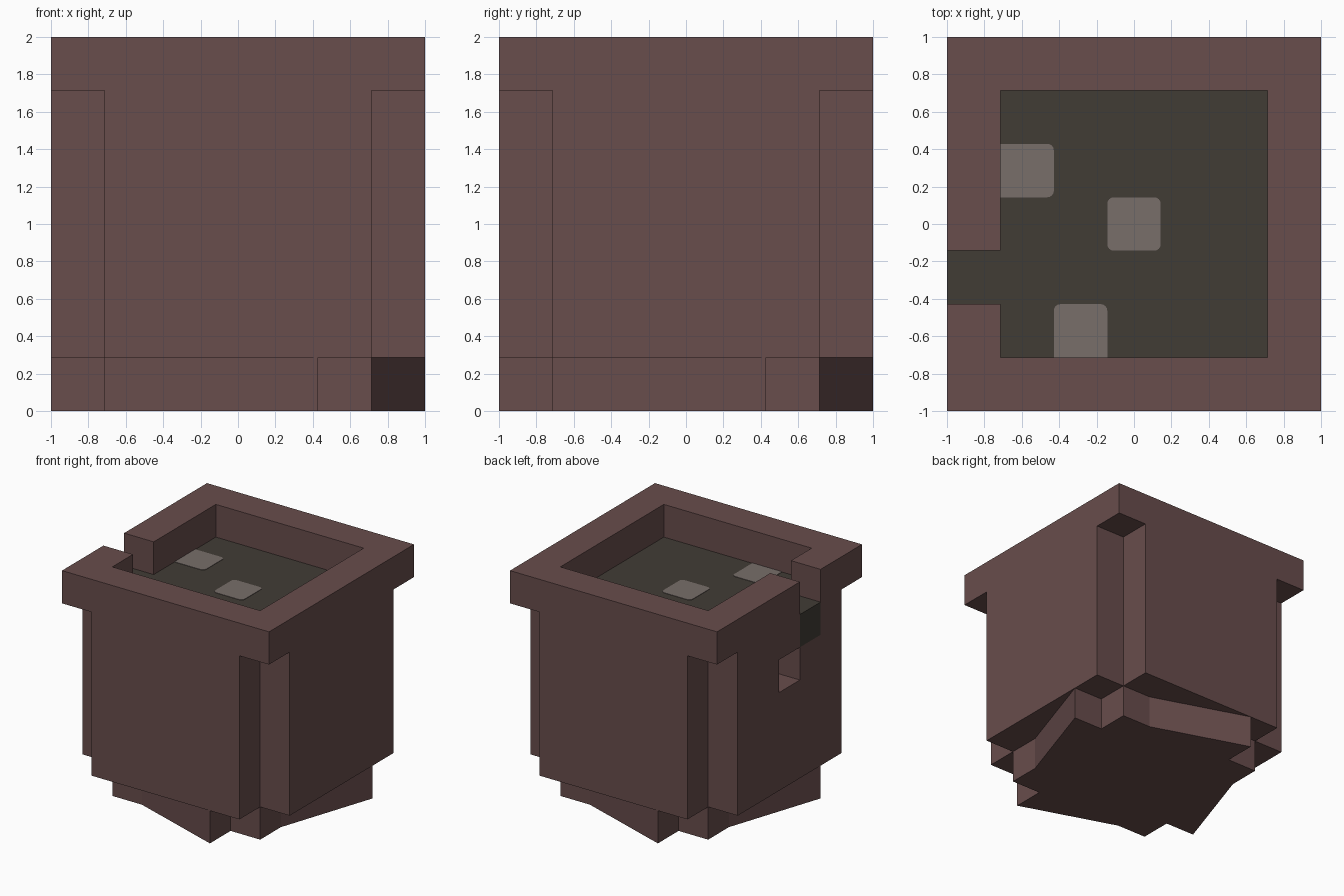
import bpy, bmesh, math
from mathutils import Vector

if "Cube" in bpy.data.objects:
    bpy.data.objects.remove(bpy.data.objects["Cube"])

U = 2 / 7  # one block of the 7 x 7 x 7 layout


def material(name, color):
    m = bpy.data.materials.new(name)
    m.use_nodes = True
    m.diffuse_color = (*color, 1)
    m.node_tree.nodes["Principled BSDF"].inputs["Base Color"].default_value = (*color, 1)
    return m


brown = material("brown clay", (0.138, 0.074, 0.072))
dark = material("dark liquid", (0.053, 0.045, 0.036))
grey = material("grey bubble", (0.188, 0.156, 0.144))


def prism(name, outline, low, high, axis, mat):
    """Extrude an outline in block units along an axis, from low to high."""
    def place(a, b, c):
        p = {"x": (c, a, b), "y": (a, c, b), "z": (a, b, c)}[axis]
        return Vector((p[0] - 3.5, p[1] - 3.5, p[2])) * U

    bm = bmesh.new()
    face = bm.faces.new([bm.verts.new(place(a, b, low)) for a, b in outline])
    new = bmesh.ops.extrude_face_region(bm, geom=[face])["geom"]
    shift = place(0, 0, high) - place(0, 0, low)
    bmesh.ops.translate(bm, vec=shift, verts=[g for g in new if isinstance(g, bmesh.types.BMVert)])
    bmesh.ops.recalc_face_normals(bm, faces=bm.faces)
    mesh = bpy.data.meshes.new(name)
    bm.to_mesh(mesh)
    bm.free()
    mesh.materials.append(mat)
    obj = bpy.data.objects.new(name, mesh)
    bpy.context.collection.objects.link(obj)
    return obj


def rect(a0, b0, a1, b1):
    return [(a0, b0), (a1, b0), (a1, b1), (a0, b1)]


# Stepped base: one quarter outline turned four times
quarter = [(-1.5, -3.5), (1.5, -3.5), (1.5, -2.5), (2.5, -2.5), (2.5, -1.5)]
base = []
for x, y in quarter:
    base.append((x, y))
outline = []
for k in range(4):
    c, s = [(1, 0), (0, 1), (-1, 0), (0, -1)][k]
    outline += [(3.5 + c * x - s * y, 3.5 + s * x + c * y) for x, y in base[1:]]
prism("base", outline, 0, 1, "z", brown)

# Front and back walls carry the rim corners
wall = [(1, 1), (6, 1), (6, 6), (7, 6), (7, 7), (0, 7), (0, 6), (1, 6)]
prism("front_wall", wall, 0, 1, "y", brown)
prism("back_wall", wall, 6, 7, "y", brown)
prism("left_wall", rect(1, 1, 6, 7), 6, 7, "x", brown)

# Right wall with the spout notch and the square hole that meets its corner
prism("right_wall", [(1, 1), (6, 1), (6, 7), (3, 7), (3, 5), (4, 5), (4, 4), (3, 4),
                     (3, 5), (2, 5), (2, 7), (1, 7)], 0, 1, "x", brown)

# Liquid, with a tongue running out through the notch
prism("liquid_body", rect(1, 1, 6, 6), 1, 5, "z", dark)
prism("liquid_surface", [(1, 1), (6, 1), (6, 6), (1, 6), (1, 3), (0, 3), (0, 2), (1, 2)],
      5, 6, "z", dark)


# Bubbles: thin plates, rounded only at corners away from the walls
def bubble(name, a, b, rounded, r=0.12):
    pts = []
    for k, (cx, cy) in enumerate([(0, 0), (1, 0), (1, 1), (0, 1)]):
        if k not in rounded:
            pts.append((a + cx, b + cy))
            continue
        ox, oy = a + (1 - r if cx else r), b + (1 - r if cy else r)
        for i in range(5):
            t = math.pi * (1 + k / 2 + i / 8)
            pts.append((ox + r * math.cos(t), oy + r * math.sin(t)))
    prism(name, pts, 6, 6.012, "z", grey)


bubble("bubble_centre", 3, 3, (0, 1, 2, 3))
bubble("bubble_right", 1, 4, (1, 2))
bubble("bubble_front", 2, 1, (2, 3))
